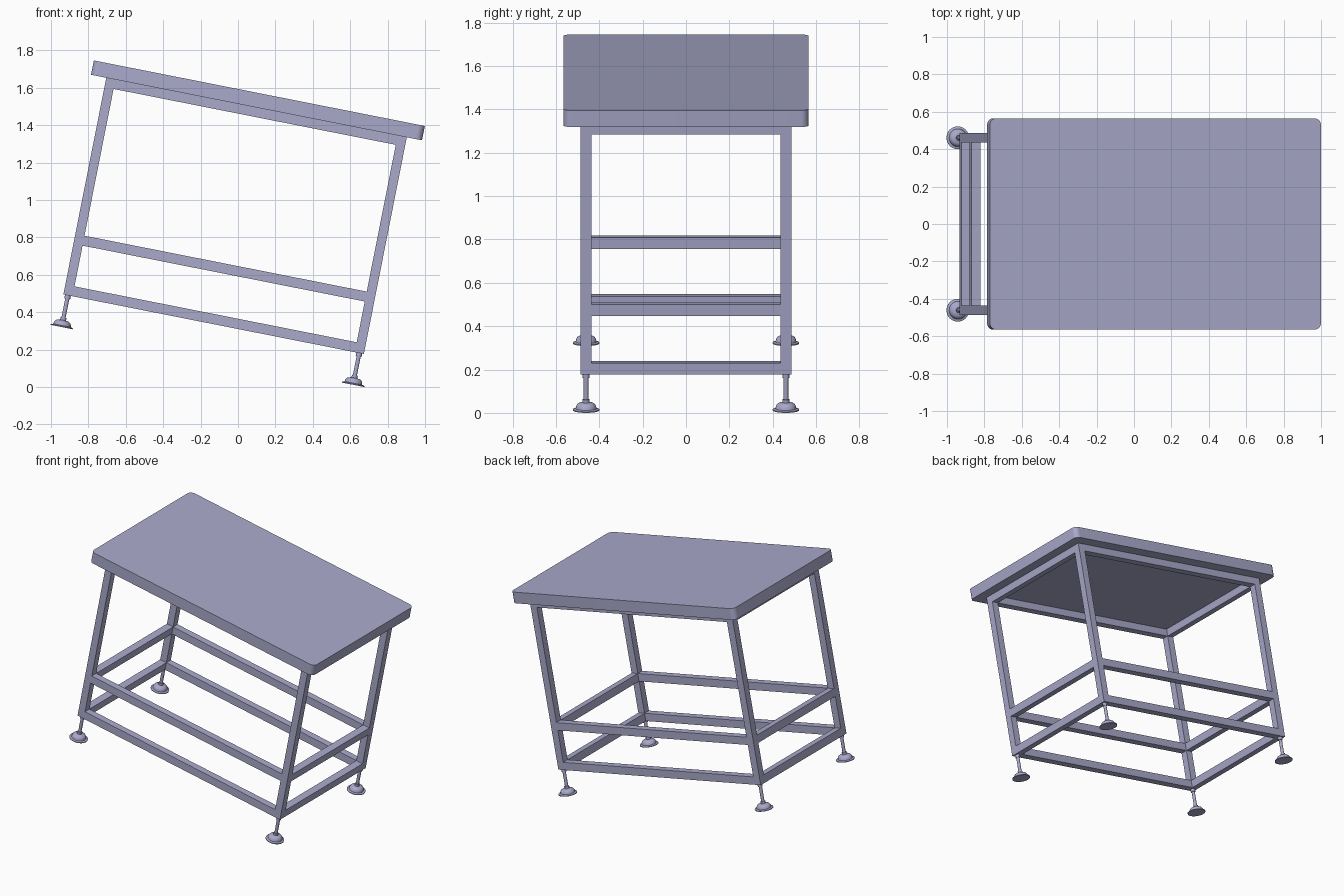
import bpy, bmesh, math
from mathutils import Matrix, Vector

cube = bpy.data.objects.get("Cube")
if cube:
    bpy.data.objects.remove(cube, do_unlink=True)

# One painted-metal colour for the whole table
paint = bpy.data.materials.new("lavender_grey")
paint.use_nodes = True
paint.diffuse_color = (0.4, 0.4, 0.6, 1)
paint.node_tree.nodes["Principled BSDF"].inputs["Base Color"].default_value = (0.4, 0.4, 0.6, 1)

# The whole table leans about y; parts are laid out upright around its own centre
TILT = Matrix.Rotation(math.radians(11.2), 4, 'Y') @ Matrix.Translation((-0.193, 0, 0))

BAR = 0.05                      # frame tube width
LEG_X, LEG_Y = 0.794, 0.461     # leg centres
FLOOR, LEG_BASE, LEG_TOP = 0.131, 0.304, 1.485
SIDES = [(sx, sy) for sx in (-1, 1) for sy in (-1, 1)]


def finish(name, bm, smooth=False):
    bmesh.ops.recalc_face_normals(bm, faces=bm.faces)
    mesh = bpy.data.meshes.new(name)
    bm.to_mesh(mesh)
    bm.free()
    mesh.materials.append(paint)
    obj = bpy.data.objects.new(name, mesh)
    bpy.context.collection.objects.link(obj)
    obj.matrix_world = TILT
    if smooth:
        bpy.ops.object.select_all(action='DESELECT')
        obj.select_set(True)
        bpy.context.view_layer.objects.active = obj
        bpy.ops.object.shade_smooth_by_angle(angle=math.radians(35))
    return obj


def box_mesh(center, size):
    bm = bmesh.new()
    bmesh.ops.create_cube(bm, size=1, matrix=Matrix.Translation(center) @ Matrix.Diagonal((*size, 1)))
    return bm


def name_of(sx, sy):
    return ("front" if sy < 0 else "back") + ("_left" if sx > 0 else "_right")


# Table top with rounded vertical corners
bm = box_mesh((0, 0, 1.524), (1.804, 1.13, 0.078))
corners = [e for e in bm.edges if abs(e.verts[0].co.z - e.verts[1].co.z) > 0.01]
bmesh.ops.bevel(bm, geom=corners, offset=0.035, segments=8, profile=0.5, affect='EDGES')
finish("table_top", bm, smooth=True)

# Legs
for sx, sy in SIDES:
    finish(name_of(sx, sy) + "_leg",
           box_mesh((sx * LEG_X, sy * LEG_Y, (LEG_BASE + LEG_TOP) / 2), (BAR, BAR, LEG_TOP - LEG_BASE)))

# Three levels of rails fitted between the legs
for level, low, high in (("bottom", LEG_BASE, 0.358), ("middle", 0.58, 0.634), ("top", 1.434, LEG_TOP)):
    z, h = (low + high) / 2, high - low
    for s in (-1, 1):
        finish(f"{level}_{'back' if s > 0 else 'front'}_rail",
               box_mesh((0, s * LEG_Y, z), (2 * LEG_X - BAR, BAR, h)))
        finish(f"{level}_{'left' if s > 0 else 'right'}_rail",
               box_mesh((s * LEG_X, 0, z), (BAR, 2 * LEG_Y - BAR, h)))

# Levelling feet: flange, dome, nut, threaded stem and collar as one turned profile
PROFILE = [(0, 0), (0.061, 0), (0.061, 0.005), (0.048, 0.009), (0.046, 0.02), (0.041, 0.029),
           (0.031, 0.035), (0.016, 0.038), (0.016, 0.052), (0.011, 0.052),
           (0.011, 0.154), (0.016, 0.154), (0.016, 0.173), (0, 0.173)]
for sx, sy in SIDES:
    bm = bmesh.new()
    base = Vector((sx * LEG_X, sy * LEG_Y, FLOOR))
    verts = [bm.verts.new(base + Vector((r, 0, h))) for r, h in PROFILE]
    edges = [bm.edges.new(pair) for pair in zip(verts, verts[1:])]
    bmesh.ops.spin(bm, geom=verts + edges, cent=base, axis=(0, 0, 1),
                   angle=math.tau, steps=32, use_duplicate=False)
    bmesh.ops.remove_doubles(bm, verts=bm.verts, dist=0.0001)
    finish(name_of(sx, sy) + "_foot", bm, smooth=True)
